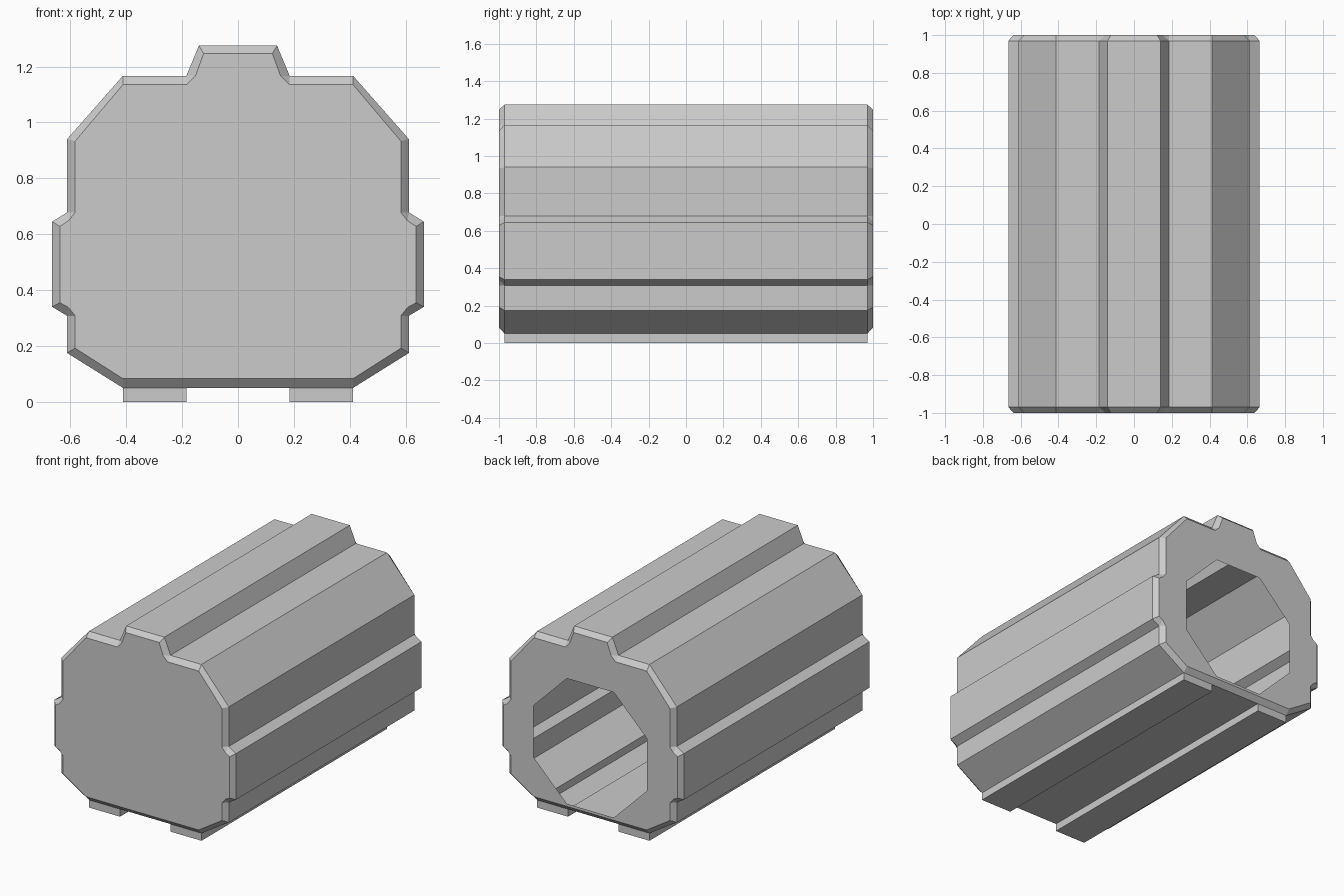
import bpy, bmesh, math

if "Cube" in bpy.data.objects:
    bpy.data.objects.remove(bpy.data.objects["Cube"])

END, CHAMFER = 1.0, 0.97      # y of end faces, y where the chamfer starts
HOLE_R, HOLE_Z = 0.415, 0.515  # apothem and centre of the octagonal opening

# Right half of the section, bottom to top: (outer point, matching end-face points)
HALF = [
    ((0.185, 0.05), [(0.185, 0.083)]),
    ((0.412, 0.05), [(0.412, 0.083)]),
    ((0.612, 0.175), [(0.583, 0.192)]),
    ((0.612, 0.308), [(0.583, 0.308), (0.607, 0.338)]),
    ((0.665, 0.34), [(0.638, 0.355)]),
    ((0.665, 0.645), [(0.638, 0.628)]),
    ((0.612, 0.678), [(0.607, 0.648), (0.583, 0.678)]),
    ((0.612, 0.94), [(0.583, 0.933)]),
    ((0.412, 1.167), [(0.412, 1.135)]),
    ((0.185, 1.167), [(0.185, 1.135), (0.152, 1.167)]),
    ((0.14, 1.275), [(0.123, 1.247)]),
]


def flip(p):
    return (-p[0], p[1])


SECTION = HALF + [(flip(o), [flip(p) for p in reversed(i)]) for o, i in reversed(HALF)]


def finish(bm, name):
    bmesh.ops.recalc_face_normals(bm, faces=bm.faces[:])
    mesh = bpy.data.meshes.new(name)
    bm.to_mesh(mesh)
    bm.free()
    obj = bpy.data.objects.new(name, mesh)
    bpy.context.collection.objects.link(obj)
    return obj


def build_shell():
    bm = bmesh.new()
    n = len(SECTION)
    rims, ends = [], []
    for s in (-1, 1):
        rim = [bm.verts.new((o[0], s * CHAMFER, o[1])) for o, _ in SECTION]
        inner = [[bm.verts.new((p[0], s * END, p[1])) for p in i] for _, i in SECTION]
        # Chamfer band, with a triangle at each inward corner
        for k in range(n):
            j = (k + 1) % n
            bm.faces.new((rim[k], rim[j], inner[j][0], inner[k][-1]))
            if len(inner[k]) == 2:
                bm.faces.new((rim[k], inner[k][0], inner[k][1]))
        rims.append(rim)
        ends.append([v for group in inner for v in group])
    # Long walls, left open above the two skids
    for k in range(n):
        if k in (0, n - 2):
            continue
        j = (k + 1) % n
        bm.faces.new((rims[0][k], rims[0][j], rims[1][j], rims[1][k]))
    # Closed front
    bm.faces.new(ends[0])
    # Back face with octagonal opening
    r = HOLE_R / math.cos(math.pi / 8)
    hole = [bm.verts.new((r * math.cos(a), END, HOLE_Z + r * math.sin(a)))
            for a in ((k + 0.5) * math.pi / 4 for k in range(8))]
    edges = []
    for loop in (ends[1], hole):
        for a, b in zip(loop, loop[1:] + loop[:1]):
            edges.append(bm.edges.get((a, b)) or bm.edges.new((a, b)))
    bmesh.ops.triangle_fill(bm, edges=edges, use_beauty=True, normal=(0, 1, 0))
    return finish(bm, "tunnel_shell")


def build_skid(side, name):
    # Shallow channel, open towards the inside of the shell
    bm = bmesh.new()
    bmesh.ops.create_cube(bm, size=1)
    for v in bm.verts:
        v.co = (side * 0.2985 + v.co.x * 0.227, v.co.y * 2 * CHAMFER, (v.co.z + 0.5) * 0.05)
    bmesh.ops.recalc_face_normals(bm, faces=bm.faces[:])
    top = [f for f in bm.faces if f.normal.z > 0.9]
    bmesh.ops.delete(bm, geom=top, context='FACES_ONLY')
    return finish(bm, name)


build_shell()
build_skid(-1, "skid_left")
build_skid(1, "skid_right")
